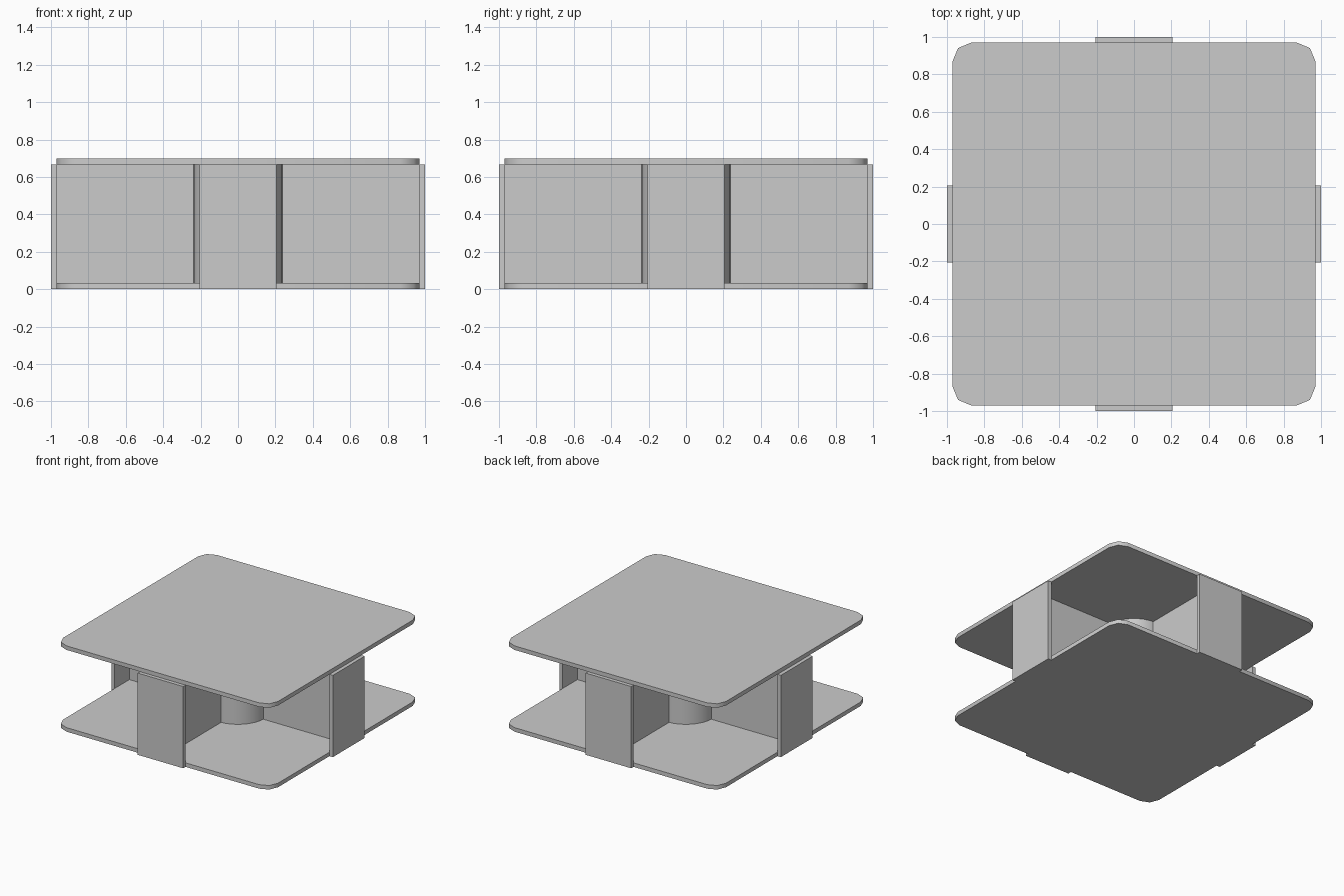
import bpy, bmesh, math

if "Cube" in bpy.data.objects:
    bpy.data.objects.remove(bpy.data.objects["Cube"])

H, T = 0.70, 0.033        # overall height, board thickness
R = 0.97                  # half width of the boards


def finish(bm, name, smooth=False):
    bmesh.ops.recalc_face_normals(bm, faces=bm.faces)
    me = bpy.data.meshes.new(name)
    bm.to_mesh(me)
    bm.free()
    ob = bpy.data.objects.new(name, me)
    bpy.context.collection.objects.link(ob)
    if smooth:
        bpy.ops.object.select_all(action='DESELECT')
        ob.select_set(True)
        bpy.context.view_layer.objects.active = ob
        bpy.ops.object.shade_smooth_by_angle(angle=math.radians(50))
    return ob


def box_mesh(lo, hi):
    bm = bmesh.new()
    bmesh.ops.create_cube(bm, size=1)
    for v in bm.verts:
        v.co = [(a + b) / 2 + c * (b - a) for a, b, c in zip(lo, hi, v.co)]
    return bm


# Square boards with two-segment rounded corners
def board(name, z):
    bm = box_mesh((-R, -R, z), (R, R, z + T))
    corners = [e for e in bm.edges
               if abs(e.verts[0].co.z - e.verts[1].co.z) > T / 2]
    bmesh.ops.bevel(bm, geom=corners, offset=0.1, segments=2,
                    profile=0.5, affect='EDGES')
    finish(bm, name, smooth=True)


board("bottom_board", 0)
board("table_top", H - T)

# Central column
bm = bmesh.new()
bmesh.ops.create_cone(bm, cap_ends=True, segments=32, radius1=0.24,
                      radius2=0.24, depth=H - 2 * T)
bmesh.ops.translate(bm, verts=bm.verts, vec=(0, 0, H / 2))
finish(bm, "central_column", smooth=True)

# Four dividing fins, each ending in an outer side panel
for i, side in enumerate(("front", "right", "back", "left")):
    fin = finish(box_mesh((-0.015, -R, T), (0.015, -0.2, H - T)), side + "_fin")
    panel = finish(box_mesh((-0.205, -1, 0), (0.205, -R, H - T)), side + "_panel")
    for ob in (fin, panel):
        ob.rotation_euler.z = i * math.pi / 2
